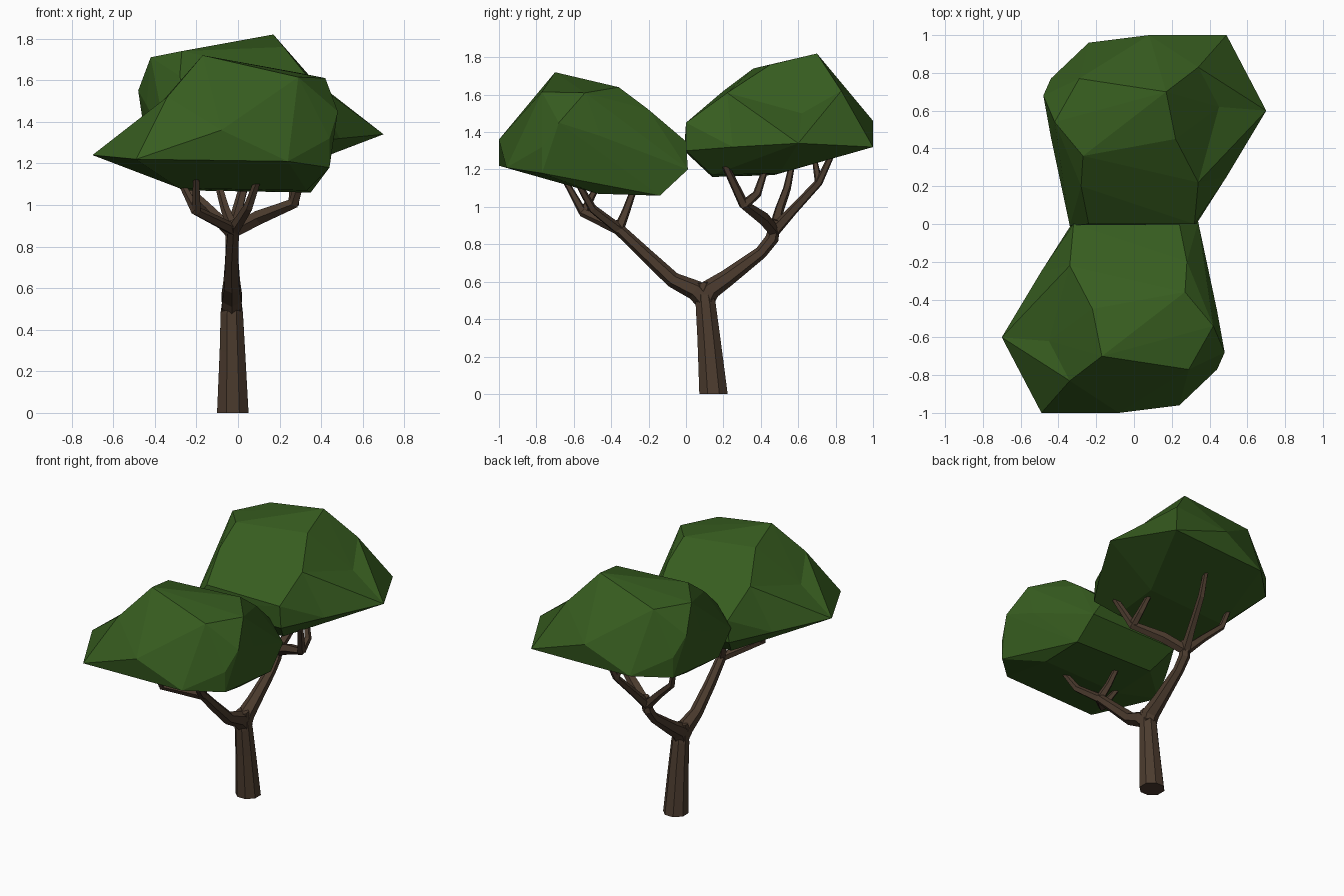
import bpy, bmesh, math
from mathutils import Vector

old = bpy.data.objects.get("Cube")
if old:
    bpy.data.objects.remove(old)


def material(name, colour):
    m = bpy.data.materials.new(name)
    m.use_nodes = True
    m.diffuse_color = colour
    bsdf = m.node_tree.nodes["Principled BSDF"]
    bsdf.inputs["Base Color"].default_value = colour
    bsdf.inputs["Roughness"].default_value = 0.9
    return m


leaf_green = material("leaf green", (0.038, 0.110, 0.014, 1))
bark_brown = material("bark brown", (0.073, 0.045, 0.028, 1))


def add_object(name, bm, mat):
    bmesh.ops.recalc_face_normals(bm, faces=bm.faces)
    mesh = bpy.data.meshes.new(name)
    bm.to_mesh(mesh)
    bm.free()
    mesh.materials.append(mat)
    obj = bpy.data.objects.new(name, mesh)
    bpy.context.collection.objects.link(obj)
    return obj


def limb(name, path, sides=6):
    """Tapered faceted tube through (x, y, z, radius) points."""
    bm = bmesh.new()
    pts = [Vector(p[:3]) for p in path]
    rings = []
    for i, p in enumerate(pts):
        along = pts[min(i + 1, len(pts) - 1)] - pts[max(i - 1, 0)]
        if p.z == 0:
            along = Vector((0, 0, 1))
        turn = Vector((0, 0, 1)).rotation_difference(along)
        ring = []
        for k in range(sides):
            a = math.tau * (k + 0.5) / sides
            ring.append(bm.verts.new(p + turn @ Vector((math.cos(a), math.sin(a), 0)) * path[i][3]))
        rings.append(ring)
    for low, high in zip(rings, rings[1:]):
        for k in range(sides):
            n = (k + 1) % sides
            bm.faces.new((low[k], low[n], high[n], high[k]))
    bm.faces.new(rings[0])
    bm.faces.new(rings[-1])
    return add_object(name, bm, bark_brown)


# Leaf mass: faceted hull with one corner pulled out to a point
crown = [
    (-0.17, -0.70, 1.72), (-0.22, -0.45, 1.66), (0.42, -0.54, 1.61),
    (0.27, -0.36, 1.64), (0.28, -0.20, 1.52), (-0.34, -0.22, 1.51),
    (-0.32, 0.00, 1.35), (0.24, 0.00, 1.35), (0.34, 0.01, 1.20),
    (-0.33, 0.00, 1.20), (-0.49, -0.25, 1.22), (-0.45, -0.62, 1.40),
    (-0.34, -0.83, 1.52), (-0.49, -1.00, 1.22), (-0.08, -1.00, 1.36),
    (0.14, -0.82, 1.54), (0.29, -0.77, 1.615), (0.24, -0.96, 1.21),
    (0.44, -0.77, 1.18), (0.44, -0.77, 1.32), (0.48, -0.68, 1.45),
    (0.44, -0.46, 1.38), (0.35, -0.14, 1.06), (-0.25, -0.14, 1.07),
    (-0.28, -0.50, 1.08), (0.33, -0.47, 1.07),
]
bm = bmesh.new()
for p in crown:
    bm.verts.new(p)
corner = bm.verts.new((-0.58, -0.60, 1.24))
bmesh.ops.convex_hull(bm, input=bm.verts[:])
corner.co.x = -0.70
bmesh.ops.dissolve_limit(bm, angle_limit=math.radians(1), verts=bm.verts[:], edges=bm.edges[:])
front_crown = add_object("front_crown", bm, leaf_green)

# The rear leaf mass is the same shape turned half round and raised
rear_crown = bpy.data.objects.new("rear_crown", front_crown.data)
rear_crown.rotation_euler.z = math.pi
rear_crown.location.z = 0.10
bpy.context.collection.objects.link(rear_crown)

# Trunk and the two main boughs, thick where they meet
limb("trunk", [(-0.025, 0.147, 0, 0.082), (-0.027, 0.122, 0.3, 0.066),
               (-0.03, 0.105, 0.48, 0.058), (-0.03, 0.09, 0.595, 0.042)], 8)
limb("front_bough", [(-0.03, 0.12, 0.48, 0.052), (-0.03, 0.05, 0.555, 0.054),
                     (-0.03, -0.07, 0.61, 0.042), (-0.03, -0.22, 0.75, 0.036),
                     (-0.02, -0.39, 0.91, 0.030)])
limb("rear_bough", [(-0.03, 0.09, 0.48, 0.052), (-0.03, 0.13, 0.56, 0.056),
                    (-0.03, 0.22, 0.62, 0.046), (-0.03, 0.40, 0.755, 0.034),
                    (-0.03, 0.46, 0.83, 0.036), (-0.02, 0.48, 0.93, 0.028)])

# Twigs that carry the leaf masses
front_fork = (-0.02, -0.36, 0.88, 0.030)
rear_fork = (-0.03, 0.47, 0.87, 0.034)
front_knee = (-0.20, -0.55, 0.97, 0.025)
rear_knee = (0.27, 0.31, 1.01, 0.028)
rear_bend = (0.04, 0.71, 1.13, 0.022)
twigs = {
    "front_side_twig": [front_fork, front_knee, (-0.20, -0.64, 1.13, 0.016)],
    "front_side_shoot": [front_knee, (-0.28, -0.47, 1.12, 0.015)],
    "front_outer_twig": [front_fork, (0.05, -0.50, 0.99, 0.024), (0.10, -0.58, 1.13, 0.016)],
    "front_inner_twig": [front_fork, (-0.06, -0.32, 0.98, 0.023), (-0.10, -0.27, 1.12, 0.017)],
    "rear_side_twig": [rear_fork, (0.10, 0.41, 0.94, 0.036), rear_knee, (0.33, 0.21, 1.22, 0.020)],
    "rear_side_shoot": [rear_knee, (0.27, 0.38, 1.07, 0.024), (0.22, 0.43, 1.22, 0.016)],
    "rear_middle_twig": [rear_fork, (-0.15, 0.50, 0.99, 0.026), (-0.27, 0.54, 1.10, 0.022),
                         (-0.31, 0.57, 1.24, 0.016)],
    "rear_outer_twig": [rear_fork, (0.0, 0.57, 0.98, 0.027), rear_bend, (0.06, 0.78, 1.28, 0.016)],
    "rear_outer_shoot": [rear_bend, (0.0, 0.69, 1.24, 0.015)],
}
for name, path in twigs.items():
    limb(name, path, 5)
